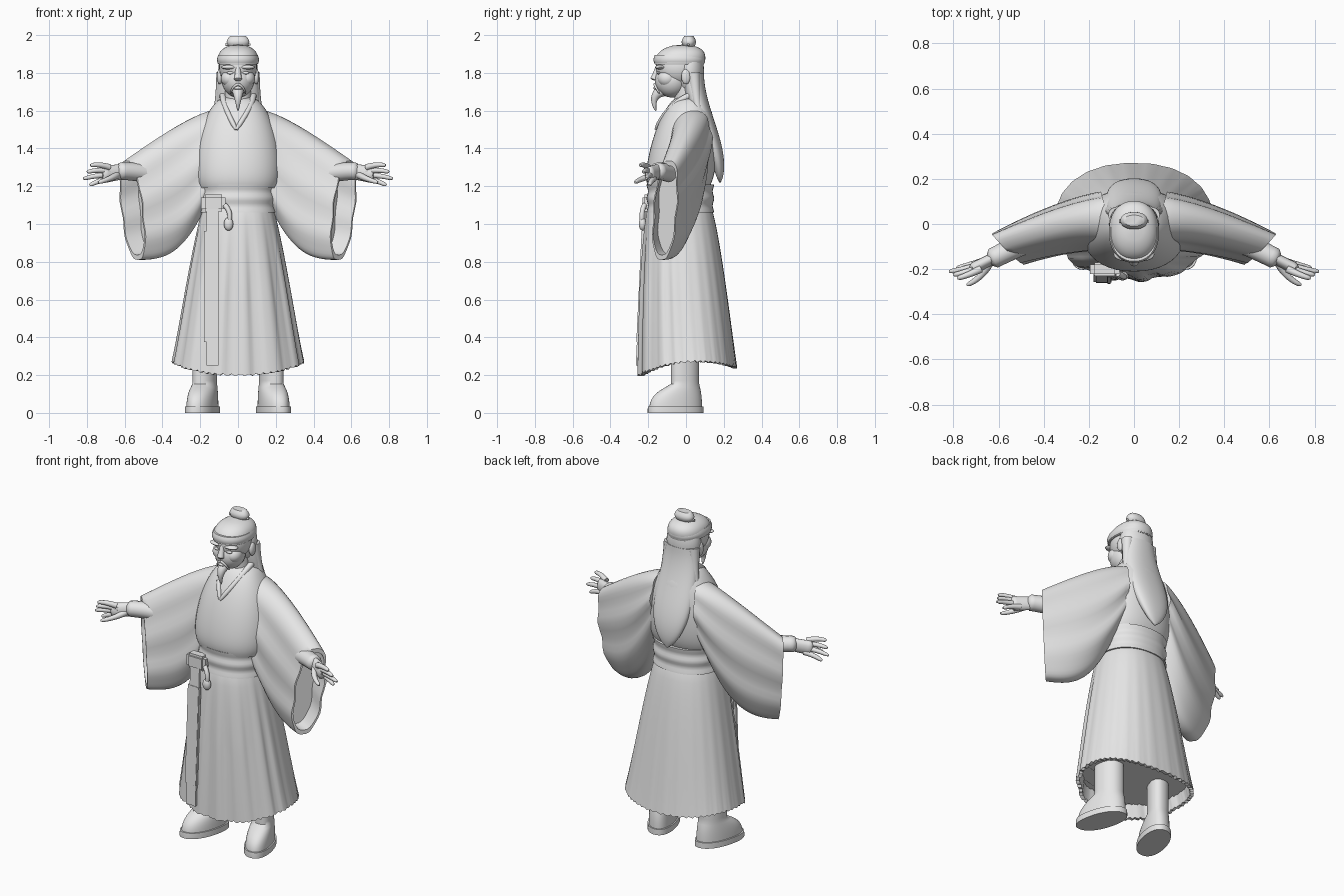
import bpy, bmesh
from math import sin, cos, tau, pi, sqrt, copysign, radians
from mathutils import Vector

default_cube = bpy.data.objects.get("Cube")
if default_cube:
    bpy.data.objects.remove(default_cube, do_unlink=True)

GREY = (0.8, 0.8, 0.8, 1)
clay = bpy.data.materials.new("light grey clay")
clay.use_nodes = True
clay.diffuse_color = GREY
clay.node_tree.nodes["Principled BSDF"].inputs["Base Color"].default_value = GREY


def finish(name, bm):
    bmesh.ops.recalc_face_normals(bm, faces=bm.faces)
    mesh = bpy.data.meshes.new(name)
    bm.to_mesh(mesh)
    bm.free()
    mesh.materials.append(clay)
    part = bpy.data.objects.new(name, mesh)
    bpy.context.collection.objects.link(part)
    bpy.ops.object.select_all(action="DESELECT")
    part.select_set(True)
    bpy.context.view_layer.objects.active = part
    bpy.ops.object.shade_smooth_by_angle(angle=radians(50))


def loft(name, rings):
    """Skin a list of equal point rings and close both ends."""
    bm = bmesh.new()
    loops = [[bm.verts.new(point) for point in ring] for ring in rings]
    for lower, upper in zip(loops, loops[1:]):
        for i in range(len(lower)):
            bm.faces.new((lower[i - 1], lower[i], upper[i], upper[i - 1]))
    bm.faces.new(loops[0])
    bm.faces.new(loops[-1])
    finish(name, bm)


def steps(count):
    return [i / count for i in range(count + 1)]


def soft_power(value, power):
    return copysign(abs(value) ** power, value)


def angles(count):
    return [tau * i / count for i in range(count)]


def oval(z, y, width, depth, x=0, count=40):
    """Level, slightly squared oval; the first point faces the front."""
    return [Vector((x + width * soft_power(sin(a), .9), y - depth * soft_power(cos(a), .9), z))
            for a in angles(count)]


def tube(name, start, bend, end, thick, thin, flat=1):
    """Tapered limb along a bent curve; flat squashes its section."""
    start, bend, end = Vector(start), Vector(bend), Vector(end)
    rings = []
    for t in steps(10):
        centre = start.lerp(bend, t).lerp(bend.lerp(end, t), t)
        along = (bend - start).lerp(end - bend, t).normalized()
        across = along.cross(Vector((0, 1, 0))).normalized()
        depth = along.cross(across) * flat
        # Round the far end off
        radius = (thick + (thin - thick) * t) * (0.6 if t == 1 else 1)
        rings.append([centre + radius * (across * cos(a) + depth * sin(a)) for a in angles(12)])
    loft(name, rings)


def fit(bm, centre, size):
    for vert in bm.verts:
        vert.co = Vector([c + a * s for c, a, s in zip(centre, vert.co, size)])


def blob(name, centre, size):
    bm = bmesh.new()
    bmesh.ops.create_uvsphere(bm, u_segments=32, v_segments=20, radius=1)
    fit(bm, centre, size)
    finish(name, bm)


def plate(name, centre, size, tilt=0):
    bm = bmesh.new()
    bmesh.ops.create_cube(bm, size=1)
    bmesh.ops.bevel(bm, geom=bm.edges[:], offset=.15, segments=2, affect="EDGES")
    for vert in bm.verts:
        vert.co.y += tilt * vert.co.z
    fit(bm, centre, size)
    finish(name, bm)


# Skirt with pleats on the front half, a ragged hem and a hollow underside
def skirt_ring(t, inset=0):
    width, depth = .18 + .17 * t ** .8 - inset, .16 + .1 * t ** .6 - inset
    centre = .045 * t - .035
    ring = oval(1.1 - .9 * t, centre, width, depth, count=160)
    for point, a in zip(ring, angles(160)):
        front = sqrt(max(0, cos(a)))
        pleat = soft_power(sin(a * 14 + sin(a * 5)), .6)
        fold = (.007 * front * pleat + .001 * sin(a * 24)) * min(1, t * 2)
        point.x *= 1 + fold / width
        point.y += (point.y - centre) * fold / depth
        ragged = .006 * sin(a * 57)
        point.z += (.05 * sin(a) ** 2 + .02 * (1 - cos(a)) + ragged) * t ** 4
    return ring


loft("skirt", [skirt_ring(t) for t in steps(20)] + [skirt_ring(t, .02) for t in (1, .9)])

# Upper robe tucked in at the waist and sloping into the shoulders
robe = []
for t in steps(24):
    shoulder = (1 - t ** 2.5) ** .7
    tuck = .025 * (1 - t) ** 10
    robe.append(oval(1.19 + .48 * t, .06 * t - .04, .08 + .155 * shoulder - tuck, .07 + .115 * shoulder - tuck))
loft("upper_robe", robe)

# Belt with a pinched middle
loft("belt", [oval(1.06 + .15 * t, -.03, .2 + .004 * cos(t * tau * 2), .175 + .004 * cos(t * tau * 2))
              for t in steps(12)])

# Hanging sash in two layers, belt pouch and pendant
plate("sash", (-.14, -.235, .67), (.08, .02, .84), 2)
plate("sash_edge", (-.11, -.239, .67), (.02, .02, .84), 2)
plate("belt_pouch", (-.13, -.2, 1.11), (.13, .06, .09))
tube("pendant_cord", (-.07, -.22, 1.1), (-.03, -.24, 1.06), (-.05, -.23, 1), .014, .012)
blob("pendant", (-.05, -.23, 1), (.025, .02, .035))


# Wide sleeve whose hanging section turns towards the front at the cuff
def sleeve_ring(side, t, scale=1):
    top = 1.605 - .27 * t ** 1.4
    low = .81 + .43 * (1 - t) ** 3
    turn = .2 + .55 * t
    ring = []
    for a in angles(48):
        out, up = scale * soft_power(sin(a), .9 - .2 * t), scale * soft_power(cos(a), .9)
        fullness = (.125 - .04 * t) * out * (1 + .07 * sin(up * 9))
        x = .12 + .44 * t + fullness * sin(turn) + .03 * up * t ** 3
        y = .01 - .12 * t ** 1.5 + fullness * cos(turn) + .02 * up
        ring.append(Vector((side * x, y, (top + low + up * (top - low)) / 2)))
    return ring


for side, word in ((1, "left"), (-1, "right")):
    def sided(x, y, z):
        return side * x, y, z

    cuff_lining = [sleeve_ring(side, t, .9) for t in (1, .9, .8)]
    loft(word + "_sleeve", [sleeve_ring(side, t) for t in steps(20)] + cuff_lining)
    tube(word + "_inner_cuff", sided(.5, -.09, 1.27), sided(.56, -.12, 1.28), sided(.64, -.16, 1.28), .05, .045)

    # Hand with fanned fingers and the thumb towards the front
    tube(word + "_hand", sided(.6, -.14, 1.28), sided(.66, -.17, 1.27), sided(.72, -.2, 1.26), .04, .045, .6)
    for i, finger in enumerate(("index", "middle", "ring", "little")):
        reach = .8 + .02 * sin(i * 2 - 2)
        root = sided(.68, -.2 + .01 * i, 1.3 - .02 * i)
        knuckle = sided(.74, -.23 + .015 * i, 1.32 - .03 * i)
        tip = sided(reach, -.24 + .015 * i, 1.31 - .035 * i)
        tube(f"{word}_{finger}_finger", root, knuckle, tip, .017, .01)
    tube(word + "_thumb", sided(.64, -.17, 1.26), sided(.67, -.24, 1.24), sided(.74, -.27, 1.22), .019, .01)

    # Boot: a long foot that shrinks into the shaft, toes turned out
    def boot_ring(z, rim=0):
        rise = min(1, z / .15) ** 3
        ring = oval(z, .05 * rise - .055, .075 - .013 * rise + rim, .14 - .065 * rise + rim)
        for point in ring:
            point.x = side * (point.x + .175 - point.y / 4)
        return ring

    loft(word + "_boot", [boot_ring(.34 * t) for t in steps(20)])
    loft(word + "_sole", [boot_ring(.035 * t, .008) for t in steps(3)])

    # Collar edge, face features, moustache and loose lock of hair
    tube(word + "_collar", sided(.08, .02, 1.68), sided(.08, -.1, 1.63), sided(-.01 * side, -.16, 1.5), .018, .012)
    blob(word + "_ear", sided(.097, 0, 1.78), (.015, .025, .04))
    blob(word + "_brow", sided(.045, -.135, 1.83), (.045, .028, .012))
    blob(word + "_eye", sided(.04, -.145, 1.8), (.02, .01, .008))
    blob(word + "_cheek", sided(.045, -.1, 1.77), (.045, .05, .045))
    tube(word + "_moustache", sided(0, -.165, 1.74), sided(.03, -.165, 1.73), sided(.04, -.14, 1.69), .008, .004)
    tube(word + "_side_lock", sided(.08, .04, 1.8), sided(.09, .05, 1.68), sided(.12, .07, 1.57), .035, .015)

# Neck, skull, jaw and face
loft("neck", [oval(1.58 + .16 * t, .01, .07, .07) for t in steps(2)])
blob("skull", (0, -.04, 1.83), (.1, .12, .11))
blob("jaw", (0, -.075, 1.76), (.085, .09, .09))
tube("nose", (0, -.15, 1.83), (0, -.16, 1.79), (0, -.17, 1.76), .012, .022)
blob("lips", (0, -.155, 1.72), (.024, .018, .01))
tube("beard", (0, -.12, 1.71), (0, -.19, 1.68), (0, -.16, 1.6), .035, .005)

# Domed hair, a soft headband and the topknot with its pin
dome = []
for t in steps(16):
    swell = sqrt(1 - t ** 3)
    dome.append(oval(1.85 + .1 * t, -.035 + .02 * t, .107 * swell + .001, .132 * swell + .001))
loft("hair_dome", dome)
blob("back_hair", (0, .02, 1.81), (.105, .075, .14))
loft("headband", [oval(1.845 + .05 * t, -.035, .104 + .007 * sin(t * pi), .13 + .007 * sin(t * pi))
                  for t in steps(8)])
loft("topknot", [oval(1.93 + .064 * t, .015, .04 + .02 * sin(t * 3), .022 + .016 * sin(t * 3)) for t in steps(10)])
tube("hairpin", (-.065, .012, 1.95), (0, .012, 1.95), (.065, .012, 1.95), .008, .008)

# Long hair swelling away from the nape, then closing to a point
fall = []
for t in steps(20):
    taper = (1 - t ** 3) ** .8
    sweep = t * t * (3 - 2 * t)
    fall.append(oval(1.8 - .58 * t, .035 + .145 * sweep, (.095 + .075 * t) * taper + .005, .055 * taper + .005))
loft("long_hair", fall)
